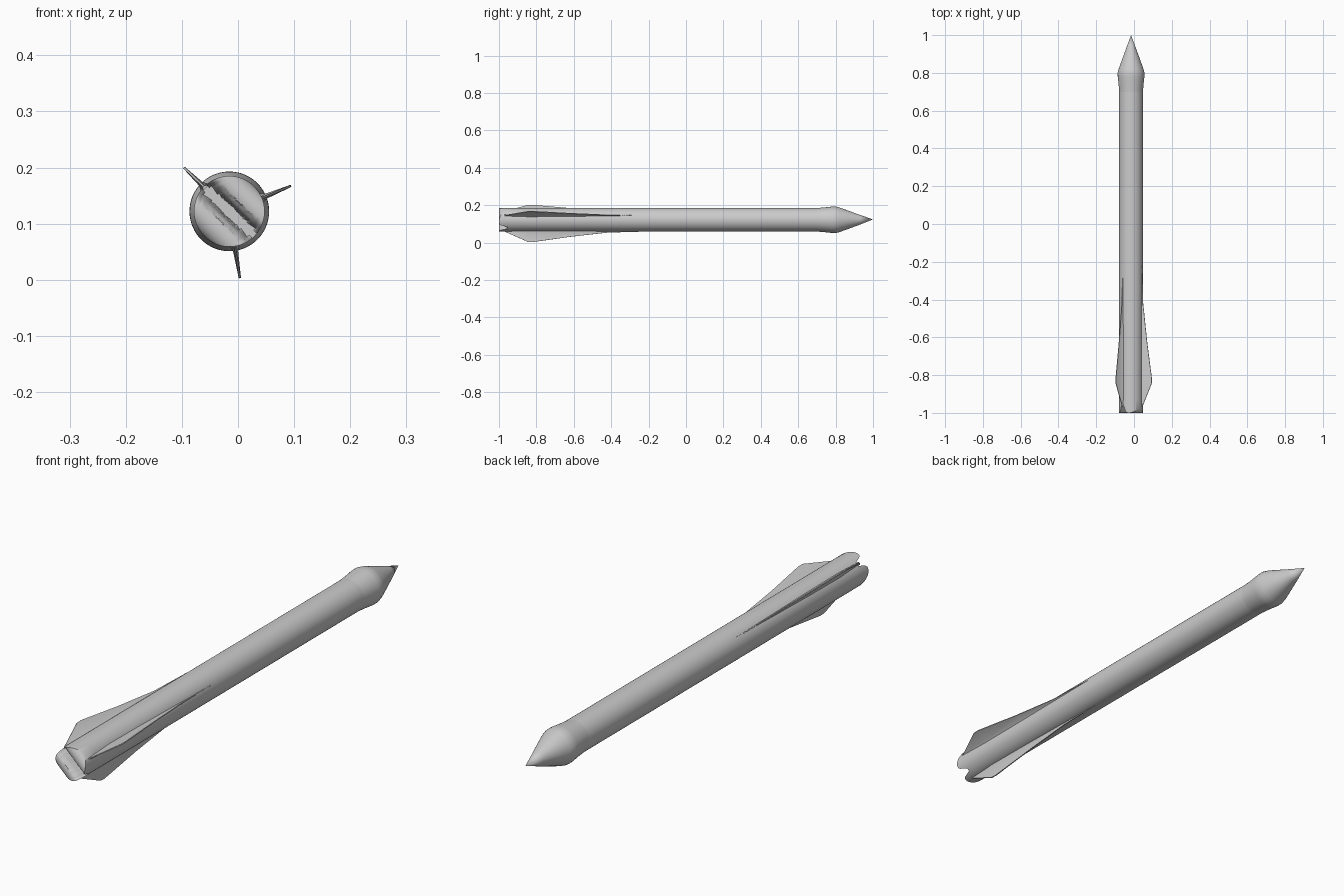
import bpy, bmesh, math

if "Cube" in bpy.data.objects:
    bpy.data.objects.remove(bpy.data.objects["Cube"])

CX, CZ = -0.0155, 0.122      # arrow axis
SEG = 64
SLOT = math.radians(136)     # direction of the string slot


def finish(bm, name, angle=35):
    bmesh.ops.recalc_face_normals(bm, faces=bm.faces)
    me = bpy.data.meshes.new(name)
    bm.to_mesh(me)
    bm.free()
    ob = bpy.data.objects.new(name, me)
    bpy.context.collection.objects.link(ob)
    bpy.ops.object.select_all(action='DESELECT')
    ob.select_set(True)
    bpy.context.view_layer.objects.active = ob
    bpy.ops.object.shade_smooth_by_angle(angle=math.radians(angle))
    return ob


def ring(bm, r, yfun):
    out = []
    for i in range(SEG):
        a = SLOT + 2 * math.pi * i / SEG
        x, z = r * math.cos(a), r * math.sin(a)
        out.append(bm.verts.new((CX + x, yfun(x, z), CZ + z)))
    return out


def bridge(bm, a, b):
    for i in range(SEG):
        j = (i + 1) % SEG
        bm.faces.new((a[i], a[j], b[j], b[i]))


def nock_y(x, z):
    # two rounded lobes either side of a slot
    u = abs(-x * math.sin(SLOT) + z * math.cos(SLOT))
    if u < 0.011:
        return -0.955
    if u < 0.022:
        t = (u - 0.011) / 0.011
        return -0.955 - 0.037 * math.sqrt(1 - (1 - t) ** 2)
    t = (u - 0.036) / 0.028
    return -1.0 + 0.028 * (1 - math.sqrt(max(0, 1 - t * t)))


# Shaft with slotted nock at the tail
bm = bmesh.new()
R = 0.063
front = ring(bm, R, lambda x, z: 0.70)
prev = ring(bm, R, lambda x, z: -0.93)
bridge(bm, front, prev)
N = 24
for k in range(N, 0, -1):
    cur = ring(bm, R * k / N, nock_y)
    bridge(bm, prev, cur)
    prev = cur
c = bm.verts.new((CX, nock_y(0, 0), CZ))
for i in range(SEG):
    bm.faces.new((prev[i], prev[(i + 1) % SEG], c))
finish(bm, "shaft")

# Flared, pointed head
bm = bmesh.new()
prev = None
for y, r in [(0.70, 0.063), (0.74, 0.066), (0.78, 0.0705), (0.80, 0.071),
             (0.82, 0.066), (0.87, 0.048), (0.93, 0.026)]:
    cur = ring(bm, r, lambda x, z, y=y: y)
    if prev:
        bridge(bm, prev, cur)
    prev = cur
tip = bm.verts.new((CX, 1.0, CZ + 0.002))
for i in range(SEG):
    bm.faces.new((prev[i], prev[(i + 1) % SEG], tip))
finish(bm, "arrow_head", 50)


# Three tapered vanes with flared roots
def vane(name, deg, reach):
    a = math.radians(deg)
    rx, rz = math.cos(a), math.sin(a)
    bm = bmesh.new()
    rows = []
    # y, height fraction, root half thickness
    for y, h, t in [(-0.22, 0.0, 0.001), (-0.42, 0.10, 0.006), (-0.62, 0.50, 0.009),
                    (-0.82, 1.0, 0.010), (-0.845, 0.98, 0.010), (-0.97, 0.0, 0.006)]:
        top = 0.0635 + (reach - 0.0635) * h
        pts = [(0.059, t), (0.0635 + (top - 0.0635) * 0.15, t * 0.45), (top, 0.0015 + 0.0005 * h),
               (top, -0.0015 - 0.0005 * h), (0.0635 + (top - 0.0635) * 0.15, -t * 0.45), (0.059, -t)]
        rows.append([bm.verts.new((CX + r * rx - s * rz, y, CZ + r * rz + s * rx)) for r, s in pts])
    for p, q in zip(rows, rows[1:]):
        for i in range(6):
            j = (i + 1) % 6
            bm.faces.new((p[i], p[j], q[j], q[i]))
    bm.faces.new(rows[0])
    bm.faces.new(rows[-1])
    finish(bm, name, 30)


for name, deg, reach in [("vane_upper_left", 136, 0.113), ("vane_right", 22.5, 0.119),
                         ("vane_lower", -81, 0.1205)]:
    vane(name, deg, reach)
